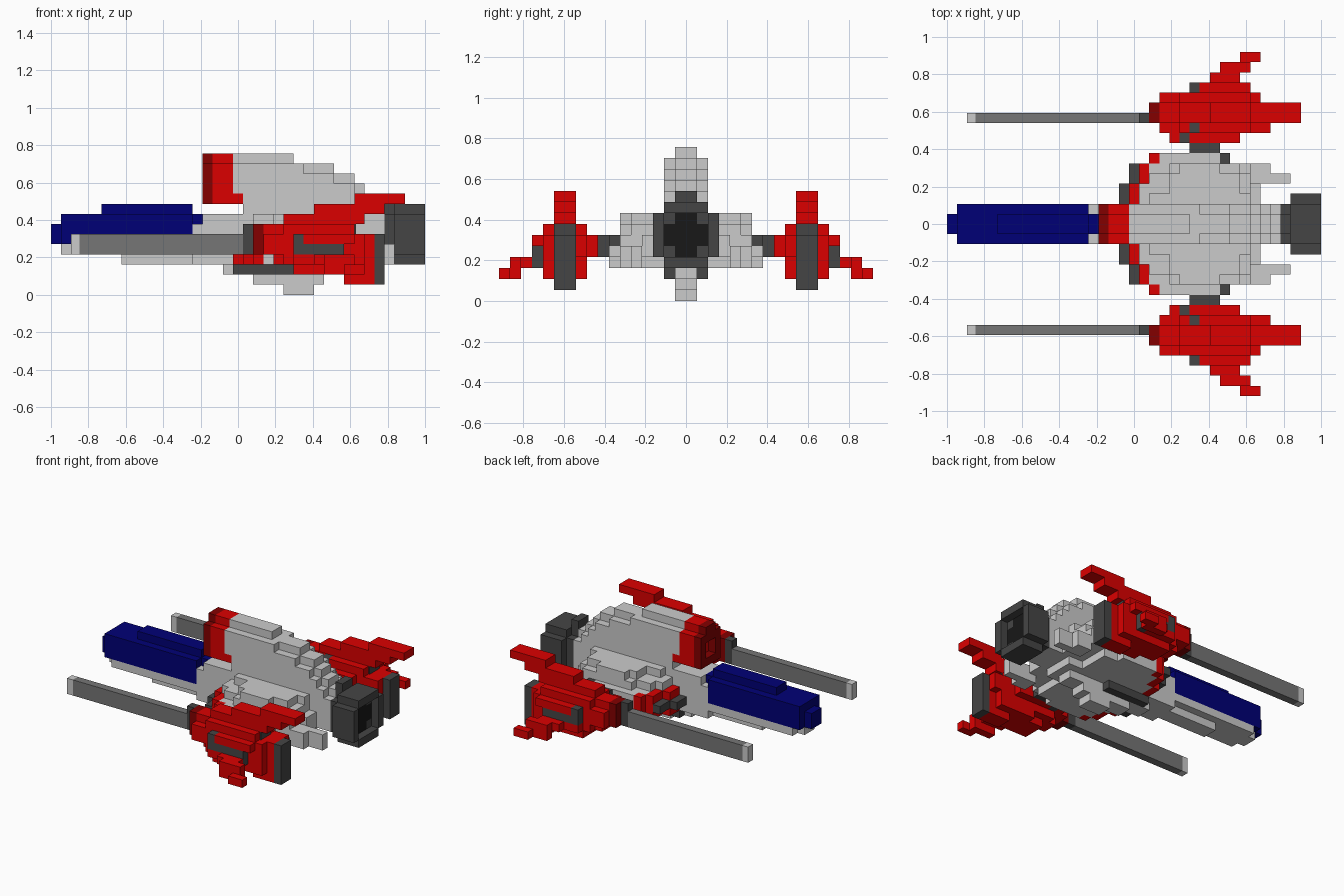
import bpy, bmesh
from mathutils import Vector

cube = bpy.data.objects.get("Cube")
if cube:
    bpy.data.objects.remove(cube, do_unlink=True)

S = 2 / 37  # size of one block; the craft is 37 blocks long


def material(name, rgb):
    m = bpy.data.materials.new(name)
    m.use_nodes = True
    m.diffuse_color = (*rgb, 1)
    bsdf = next(n for n in m.node_tree.nodes if n.type == 'BSDF_PRINCIPLED')
    bsdf.inputs["Base Color"].default_value = (*rgb, 1)
    return m


RED = material("red", (0.71, 0.0, 0.0))
DARK_RED = material("dark red", (0.23, 0.0, 0.0))
LIGHT = material("light grey", (0.6, 0.6, 0.6))
MID = material("mid grey", (0.18, 0.18, 0.18))
DARK = material("dark grey", (0.06, 0.06, 0.06))
BLACK = material("black", (0.009, 0.009, 0.009))
BLUE = material("navy blue", (0.0, 0.0, 0.18))


def blocks(name, mat, boxes):
    """Boxes in block units: x0, x1 from the nose, y0, y1 from the centre, z0, z1."""
    bm = bmesh.new()
    for x0, x1, y0, y1, z0, z1 in boxes:
        lo = Vector((x0 - 18.5, y0, z0)) * S
        hi = Vector((x1 - 18.5, y1, z1)) * S
        for v in bmesh.ops.create_cube(bm, size=1)["verts"]:
            v.co = [lo[i] + (v.co[i] + 0.5) * (hi[i] - lo[i]) for i in range(3)]
    me = bpy.data.meshes.new(name)
    bm.to_mesh(me)
    bm.free()
    me.materials.append(mat)
    ob = bpy.data.objects.new(name, me)
    bpy.context.collection.objects.link(ob)


def centred(name, mat, boxes):
    """Boxes x0, x1, half width, z0, z1 across the centre line."""
    blocks(name, mat, [(a, b, -w, w, c, d) for a, b, w, c, d in boxes])


def mirrored(name, mat, boxes):
    """The same part on both sides."""
    for side, s in (("left", 1), ("right", -1)):
        blocks(f"{side}_{name}", mat,
               [(a, b, min(s * y, s * w), max(s * y, s * w), c, d)
                for a, b, y, w, c, d in boxes])


# Long nose with its canopy
centred("canopy", BLUE, [(0, 1, 1, 5, 7), (1, 14, 2, 5, 8), (5, 14, 1, 8, 9),
                         (14, 15, 1, 7, 8)])
centred("nose_underside", LIGHT, [(1, 2, 1, 4, 5), (2, 14, 2, 4, 5), (7, 14, 1, 3, 4)])

# Central hull and the stepped saucer around it
centred("hull_core", LIGHT, [(14, 33, 2, 4, 7), (15, 33, 2, 7, 8), (14, 30, 2, 3, 4),
                             (19, 32, 2, 8, 9), (32, 33, 1, 8, 9)])
mirrored("saucer", LIGHT, [
    (19, 28, 2, 4, 3, 4), (20, 28, 4, 6, 3, 4), (21, 26, 6, 7, 3, 4),
    (19, 31, 2, 4, 4, 6), (20, 30, 4, 6, 4, 6), (21, 27, 6, 7, 4, 6),
    (27, 28, 6, 7, 4, 5),
    (19, 30, 2, 4, 6, 7), (20, 30, 4, 5, 6, 7), (22, 29, 5, 6, 6, 7),
    (20, 30, 2, 3, 7, 8), (22, 29, 3, 5, 7, 8), (23, 27, 5, 6, 7, 8)])
mirrored("rear_prong", LIGHT, [(30, 34, 4, 5, 3, 5), (30, 32, 5, 6, 3, 5)])
mirrored("saucer_trim", RED, [(18, 19, 2, 4, 3, 6), (19, 20, 4, 6, 3, 6),
                              (20, 21, 6, 7, 3, 6)])
mirrored("saucer_bumper", DARK, [(17, 18, 2, 4, 4, 5), (18, 19, 4, 6, 4, 5),
                                 (27, 28, 6, 7, 5, 6)])

# Dorsal fin, its back sloping down in steps, with an open intake in front
centred("dorsal_fin", LIGHT, [
    (19, 31, 2, 9, 10), (18, 30, 2, 10, 11), (18, 28, 2, 11, 12), (18, 25, 2, 12, 13),
    (31, 32, 1, 9, 10), (30, 31, 1, 10, 11), (28, 30, 1, 11, 12), (25, 28, 1, 12, 13),
    (18, 24, 1, 13, 14)])
centred("fin_band", RED, [(16, 18, 2, 9, 13), (16, 18, 1, 13, 14), (18, 19, 2, 9, 10)])
blocks("fin_intake", DARK_RED, [(15, 16, -2, -1, 9, 13), (15, 16, 1, 2, 9, 13),
                                (15, 16, -1, 1, 9, 10), (15, 16, -1, 1, 12, 14)])

# Belly plate with dark side strips, and keel fin
centred("belly_plate", LIGHT, [(17, 29, 1, 2, 3), (20, 27, 1, 1, 2), (23, 26, 1, 0, 1)])
mirrored("belly_strip", DARK, [(18, 24, 1, 2, 2, 3)])

# Rear engine: neck, eight-sided ring and dark recess
centred("engine_neck", DARK, [(33, 34, 2, 4, 8), (33, 34, 1, 8, 10), (34, 35, 2, 3, 9)])
centred("engine_ring_caps", DARK, [(34, 37, 2, 3, 4), (34, 37, 2, 8, 9)])
mirrored("engine_ring_side", DARK, [(34, 37, 2, 3, 4, 8), (35, 36, 1, 2, 4, 5),
                                    (35, 36, 1, 2, 7, 8)])
centred("engine_recess", BLACK, [(35, 36, 2, 5, 7), (35, 36, 1, 4, 8)])

# Side pods, joined to the saucer by struts
mirrored("strut", DARK, [(24, 27, 7, 8, 4, 6), (23, 24, 8, 9, 4, 6)])
mirrored("pod", RED, [
    (24, 32, 10, 12, 2, 3), (22, 32, 10, 12, 3, 4), (21, 32, 10, 12, 4, 6),
    (21, 30, 10, 12, 6, 7), (29, 32, 10, 12, 1, 2),
    (26, 31, 9, 10, 2, 3), (23, 31, 9, 10, 3, 4), (21, 32, 9, 10, 4, 6),
    (23, 24, 9, 10, 6, 7), (25, 30, 9, 10, 6, 7),
    (24, 31, 12, 13, 2, 3), (23, 31, 12, 13, 3, 4), (21, 31, 12, 13, 4, 6),
    (23, 30, 12, 13, 6, 7),
    (24, 29, 8, 9, 4, 6), (22, 23, 8, 9, 4, 6), (25, 30, 13, 14, 5, 6)])
mirrored("pod_tail_fin", RED, [(23, 31, 10, 12, 7, 8), (26, 33, 10, 12, 8, 9),
                               (30, 35, 10, 12, 9, 10)])
mirrored("pod_vent", DARK, [(24, 29, 13, 14, 4, 5), (24, 25, 13, 14, 5, 6),
                            (28, 29, 13, 14, 3, 4), (24, 25, 9, 10, 6, 7)])
mirrored("pod_rear_plate", DARK, [(32, 33, 10, 12, 1, 6), (30, 30.15, 10, 12, 6, 7)])
mirrored("winglet", RED, [(24, 28, 13, 14, 3, 4), (26, 29, 14, 15, 3, 4),
                          (27, 30, 15, 16, 2, 4), (29, 31, 16, 17, 2, 3)])

# Long cannons on the pods
mirrored("cannon_mount", DARK_RED, [(20, 21, 10, 12, 4, 7)])
mirrored("cannon_collar", DARK, [(19, 20, 10, 11, 4, 7)])
mirrored("cannon_barrel", MID, [(2.8, 19, 10, 11, 4, 6)])
mirrored("cannon_tip", LIGHT, [(2, 2.8, 10, 11, 4, 6)])
